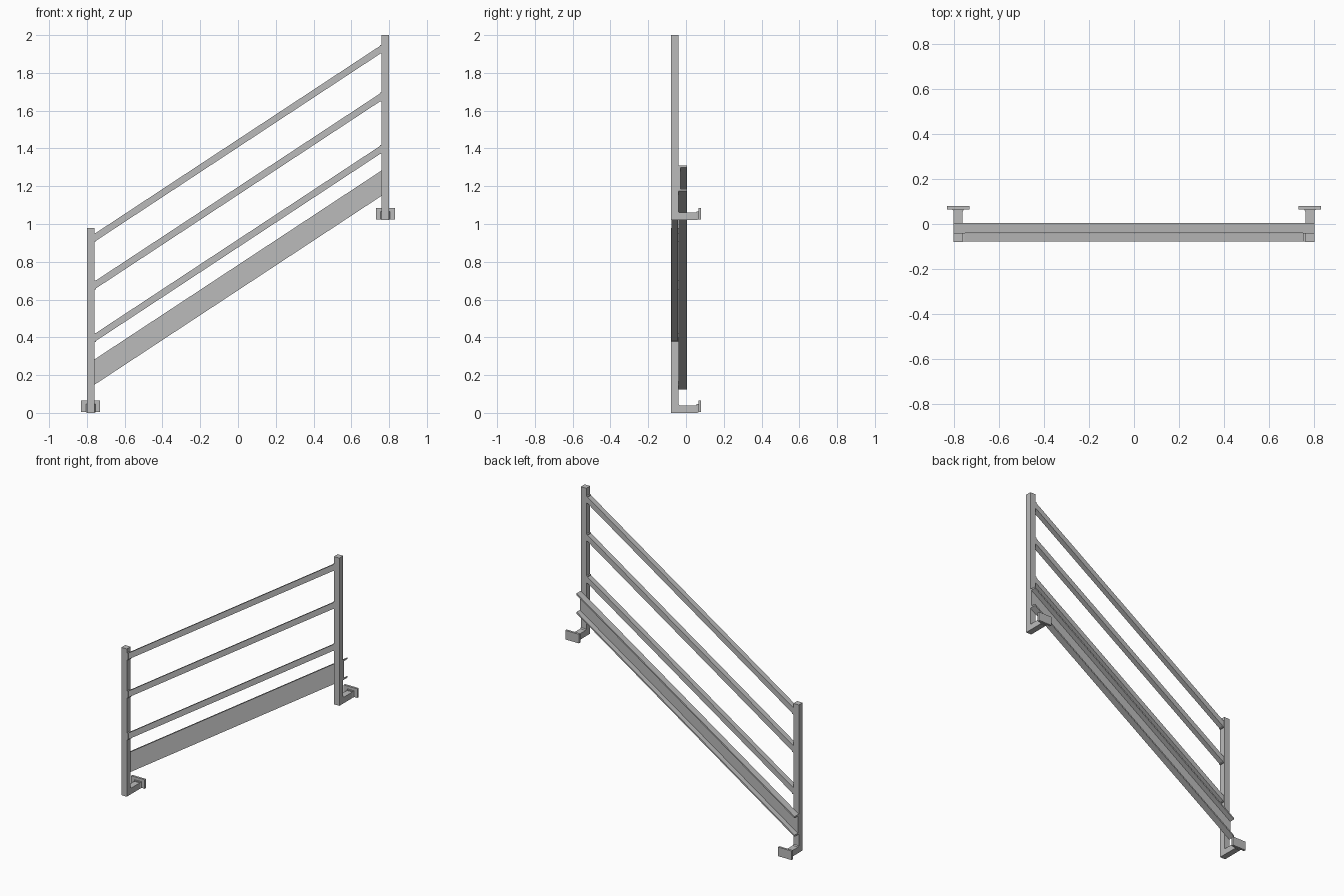
import bpy
import bmesh

cube = bpy.data.objects.get("Cube")
if cube:
    bpy.data.objects.remove(cube, do_unlink=True)

steel = bpy.data.materials.new("grey steel")
steel.use_nodes = True
GREY = (0.5, 0.5, 0.5, 1)
steel.diffuse_color = GREY
steel.node_tree.nodes["Principled BSDF"].inputs["Base Color"].default_value = GREY

SLOPE = 0.658
POST_X = 0.78
HALF = 0.02


def prism(name, profile, place, start, end):
    """Sweep a closed 2D profile between two stations; place maps (u, v, station) to xyz."""
    bm = bmesh.new()
    rings = [[bm.verts.new(place(u, v, s)) for u, v in profile] for s in (start, end)]
    n = len(profile)
    bm.faces.new(rings[0])
    bm.faces.new(rings[1])
    for i in range(n):
        j = (i + 1) % n
        bm.faces.new((rings[0][i], rings[0][j], rings[1][j], rings[1][i]))
    bmesh.ops.recalc_face_normals(bm, faces=bm.faces)
    mesh = bpy.data.meshes.new(name)
    bm.to_mesh(mesh)
    bm.free()
    mesh.materials.append(steel)
    obj = bpy.data.objects.new(name, mesh)
    bpy.context.collection.objects.link(obj)
    return obj


def box(name, x, y, z):
    profile = [(x[0], y[0]), (x[1], y[0]), (x[1], y[1]), (x[0], y[1])]
    return prism(name, profile, lambda u, v, s: (u, v, s), *z)


def sloped(u, v, s):
    return (s, u, v + SLOPE * s)


def along_x(u, v, s):
    return (s, u, v)


# Posts with bent feet, weld flares and wall plates
for side, x, base in (("right", -POST_X, 0), ("left", POST_X, 1.02)):
    outline = [(-0.08, 0), (0.06, 0), (0.06, 0.04), (-0.034, 0.04),
               (-0.04, 0.046), (-0.04, 0.98), (-0.08, 0.98)]
    prism(side + "_post", [(y, z + base) for y, z in outline],
          along_x, x - HALF, x + HALF)
    flare = [(x - HALF, 0.056), (x + HALF, 0.056), (x + 0.026, 0.066), (x - 0.026, 0.066)]
    prism(side + "_weld_flare", flare, lambda u, v, s: (u, v, s), base + 0.003, base + 0.046)
    box(side + "_wall_plate", (x - 0.05, x + 0.05), (0.065, 0.08), (base + 0.005, base + 0.065))

# Sloping square rails, each with a small end plate at both posts
INNER = POST_X - HALF
for name, mid in (("top", 1.427), ("middle", 1.175), ("lower", 0.897)):
    rail = [(-0.077, mid - 0.021), (-0.042, mid - 0.021),
            (-0.042, mid + 0.021), (-0.077, mid + 0.021)]
    prism(name + "_rail", rail, sloped, -INNER, INNER)
    for side, sign in (("right", -1), ("left", 1)):
        z = mid + SLOPE * sign * (INNER - 0.004)
        x = sorted((sign * INNER, sign * (INNER - 0.009)))
        box(f"{name}_{side}_end_plate", x, (-0.078, -0.041), (z - 0.023, z + 0.023))

# Toe board: channel with its flanges turned to the back
LOW, HIGH, T = 0.649, 0.783, 0.011
channel = [(-0.04, LOW), (0.005, LOW), (0.005, LOW + T), (-0.03, LOW + T),
           (-0.03, HIGH - T), (0.005, HIGH - T), (0.005, HIGH), (-0.04, HIGH)]
prism("toe_board", channel, sloped, -0.8, 0.8)
